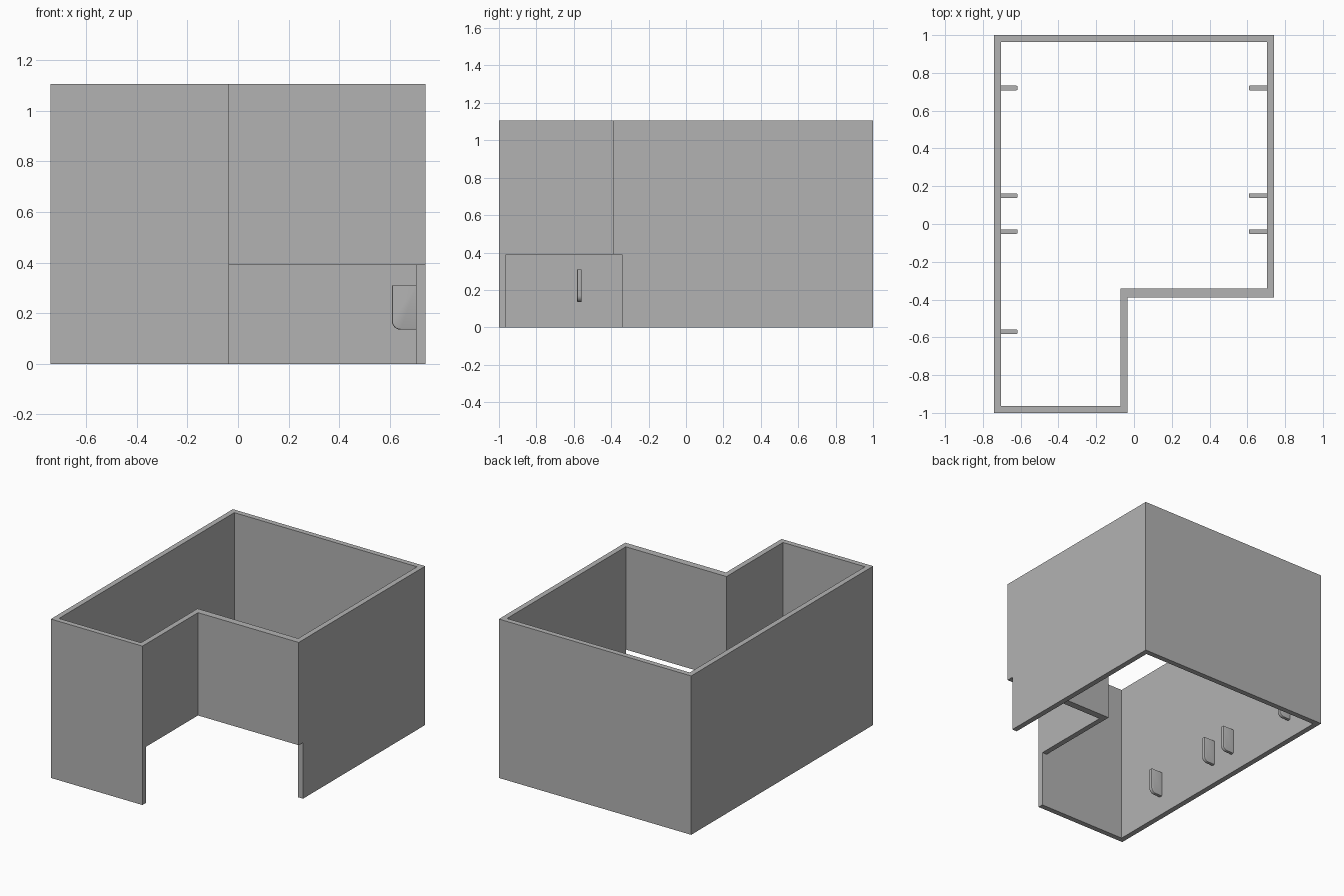
import bpy, bmesh

old = bpy.data.objects.get("Cube")
if old:
    bpy.data.objects.remove(old, do_unlink=True)

HEIGHT = 1.105
OPENING = 0.39

grey = bpy.data.materials.new("plain grey")
grey.use_nodes = True
colour = (0.45, 0.45, 0.45, 1)
grey.diffuse_color = colour
grey.node_tree.nodes["Principled BSDF"].inputs["Base Color"].default_value = colour


def add_object(name, bm):
    bmesh.ops.recalc_face_normals(bm, faces=bm.faces)
    mesh = bpy.data.meshes.new(name)
    bm.to_mesh(mesh)
    bm.free()
    mesh.materials.append(grey)
    obj = bpy.data.objects.new(name, mesh)
    bpy.context.collection.objects.link(obj)
    return obj


def l_outline(left, right, front, back, step_x, step_y):
    return [(left, front), (step_x, front), (step_x, step_y),
            (right, step_y), (right, back), (left, back)]


# L-shaped wall ring, open above and below
outer = l_outline(-0.74, 0.74, -1, 1, -0.035, -0.39)
inner = l_outline(-0.703, 0.703, -0.963, 0.963, -0.072, -0.342)
bm = bmesh.new()
rings = [[bm.verts.new((x, y, z)) for x, y in loop]
         for loop, z in ((outer, 0), (outer, HEIGHT), (inner, HEIGHT), (inner, 0))]
for a, b in zip(rings, rings[1:] + rings[:1]):
    for i in range(len(a)):
        j = (i + 1) % len(a)
        bm.faces.new((a[i], a[j], b[j], b[i]))
walls = add_object("walls", bm)

# Low opening through the recessed corner
bm = bmesh.new()
bmesh.ops.create_cube(bm, size=1)
low, high = (-0.2, -0.963, -0.2), (0.9, -0.342, OPENING)
for v in bm.verts:
    v.co = [high[i] if v.co[i] > 0 else low[i] for i in range(3)]
cutter = add_object("opening_cutter", bm)
cutter.hide_render = True
cut = walls.modifiers.new("opening", "BOOLEAN")
cut.operation = "DIFFERENCE"
cut.solver = "EXACT"
cut.object = cutter
bpy.context.view_layer.objects.active = walls
walls.select_set(True)
bpy.ops.object.modifier_apply(modifier=cut.name)
bpy.data.objects.remove(cutter, do_unlink=True)


# Thin support tabs on the inside, rounded at the lower free corner
def add_tab(name, side, y, tip):
    root, half, bottom, top = 0.705, 0.012, 0.135, 0.31
    bm = bmesh.new()
    bmesh.ops.create_cube(bm, size=1)
    for v in bm.verts:
        v.co = (root if v.co.x > 0 else tip,
                half if v.co.y > 0 else -half,
                top if v.co.z > 0 else bottom)
    corner = [e for e in bm.edges
              if all(v.co.x < 0.65 and v.co.z < 0.2 for v in e.verts)]
    bmesh.ops.bevel(bm, geom=corner, offset=0.035, segments=6,
                    profile=0.5, affect="EDGES")
    rim = [e for e in bm.edges
           if abs(e.verts[0].co.y - e.verts[1].co.y) < 0.001
           and not all(v.co.x > 0.7 for v in e.verts)
           and not all(v.co.z > 0.3 for v in e.verts)]
    bmesh.ops.bevel(bm, geom=rim, offset=0.005, segments=2,
                    profile=0.5, affect="EDGES")
    for v in bm.verts:
        v.co.x *= side
        v.co.y += y
    obj = add_object(name, bm)
    bpy.ops.object.select_all(action="DESELECT")
    obj.select_set(True)
    bpy.context.view_layer.objects.active = obj
    bpy.ops.object.shade_smooth_by_angle()


for n, y in enumerate((0.72, 0.15, -0.04, -0.57), 1):
    add_tab(f"right_tab_{n}", -1, y, 0.617)
    if y > -0.3:
        add_tab(f"left_tab_{n}", 1, y, 0.608)
